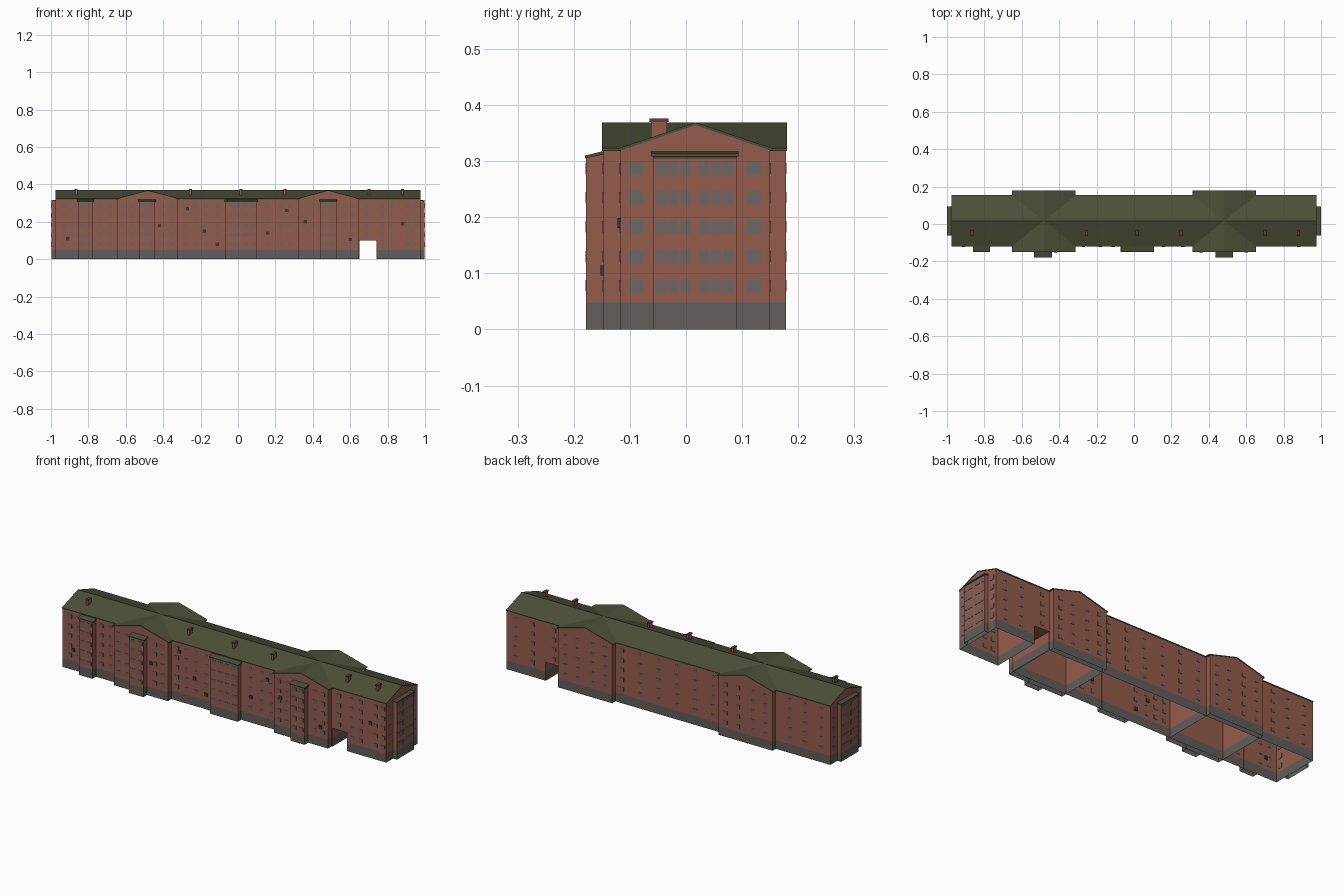
import bpy, bmesh

if "Cube" in bpy.data.objects:
    bpy.data.objects.remove(bpy.data.objects["Cube"])

def material(name, rgb):
    m = bpy.data.materials.new(name)
    m.diffuse_color = (*rgb, 1)
    m.use_nodes = True
    m.node_tree.nodes["Principled BSDF"].inputs["Base Color"].default_value = m.diffuse_color
    return m

BRICK = material("red_brick", (0.30, 0.108, 0.073))
BASE = material("grey_plinth", (0.115, 0.112, 0.108))
ROOF = material("green_roof", (0.072, 0.080, 0.038))
GLASS = material("window_grey", (0.145, 0.135, 0.130))
DARK = material("dark_metal", (0.045, 0.040, 0.038))
CAP = material("chimney_cap", (0.12, 0.05, 0.037))

PLINTH = 0.048
FLOORS = [0.078, 0.130, 0.183, 0.235, 0.287]


def finish(name, bm, mats):
    me = bpy.data.meshes.new(name)
    bm.to_mesh(me)
    bm.free()
    for m in mats:
        me.materials.append(m)
    ob = bpy.data.objects.new(name, me)
    bpy.context.collection.objects.link(ob)
    return ob


def add_prism(bm, profile, axis, a, b):
    """Extrude a (u, z) profile along x or y from a to b."""
    def pt(u, z, t):
        return (t, u, z) if axis == 'x' else (u, t, z)
    r0 = [bm.verts.new(pt(u, z, a)) for u, z in profile]
    r1 = [bm.verts.new(pt(u, z, b)) for u, z in profile]
    bm.faces.new(r0)
    bm.faces.new(r1[::-1])
    n = len(profile)
    for i in range(n):
        j = (i + 1) % n
        bm.faces.new((r0[i], r1[i], r1[j], r0[j]))


def prism(name, profile, axis, a, b, mat):
    bm = bmesh.new()
    add_prism(bm, profile, axis, a, b)
    bmesh.ops.recalc_face_normals(bm, faces=bm.faces)
    return finish(name, bm, [mat])


def walls(name, profile, axis, a, b):
    """Brick shell, open underneath, with a grey plinth at the foot."""
    bm = bmesh.new()
    add_prism(bm, profile, axis, a, b)
    bmesh.ops.recalc_face_normals(bm, faces=bm.faces)
    floor = [f for f in bm.faces if all(v.co.z < 1e-5 for v in f.verts)]
    bmesh.ops.delete(bm, geom=floor, context='FACES')
    bmesh.ops.bisect_plane(bm, geom=bm.verts[:] + bm.edges[:] + bm.faces[:],
                           plane_co=(0, 0, PLINTH), plane_no=(0, 0, 1))
    for f in bm.faces:
        f.material_index = int(f.calc_center_median().z < PLINTH)
    return finish(name, bm, [BRICK, BASE])


def gable(lo, hi, bottom=0.0):
    return [(lo, bottom), (hi, bottom), (hi, 0.320), ((lo + hi) / 2, 0.366), (lo, 0.320)]


def roof_profile(lo, hi):
    mid = (lo + hi) / 2
    return [(lo, 0.318), (lo, 0.323), (mid, 0.369), (hi, 0.323), (hi, 0.318), (mid, 0.364)]


def plates(name, rects, mat, t=0.0015):
    """rects: (facing axis, wall position, centre along wall, z, width, height)"""
    bm = bmesh.new()
    for face, pos, c, z, w, h in rects:
        u0, u1, z0, z1 = c - w / 2, c + w / 2, z - h / 2, z + h / 2
        prof = [(u0, z0), (u1, z0), (u1, z1), (u0, z1)]
        add_prism(bm, prof, 'y' if face == 'y' else 'x', pos - t, pos + t)
    bmesh.ops.recalc_face_normals(bm, faces=bm.faces)
    return finish(name, bm, [mat])


# Main block, split around the drive-through passage
F, B, END = -0.117, 0.150, 0.975
walls("main_walls", gable(F, B), 'x', -END, 0.65)
walls("passage_upper_walls", gable(F, B, 0.10), 'x', 0.65, 0.74)
walls("end_wing_walls", gable(F, B), 'x', 0.74, END)
prism("main_roof", roof_profile(F - 0.003, B + 0.004), 'x', -END - 0.002, END + 0.002, ROOF)

# Two cross-gabled blocks
CF, CB, CX = -0.147, 0.178, 0.4825
for side, c in (("left", -CX), ("right", CX)):
    walls(side + "_cross_block", gable(c - 0.1625, c + 0.1625), 'y', CF, CB)
    prism(side + "_cross_roof", roof_profile(c - 0.171, c + 0.171), 'y', CF - 0.003, CB + 0.002, ROOF)

# Stair bays on the front: centre x, half width, front y, back y
win = []
BAYS = [(-0.815, 0.041, CF, F), (-0.4875, 0.043, -0.178, CF),
        (0.0175, 0.084, CF, F), (0.4825, 0.043, -0.178, CF)]
for i, (c, hw, y0, y1) in enumerate(BAYS):
    walls(f"front_bay_{i}", [(y0, 0), (y1 + .002, 0), (y1 + .002, .314), (y0, .306)],
          'x', c - hw, c + hw)
    prism(f"front_bay_roof_{i}", [(y0 - .002, .305), (y0 - .002, .310), (y1, .318), (y1, .312)],
          'x', c - hw - 0.005, c + hw + 0.005, ROOF)
    n = 4 if hw > 0.06 else 2
    step = 2 * hw / n
    for k in range(n):
        x = c - hw + (k + 0.5) * step
        win += [('y', y0, x, z, step * 0.68, 0.020) for z in FLOORS]

# Bays on both short ends
for side, s in (("left", -1), ("right", 1)):
    a, b = s * (END - 0.002), s * 0.998
    walls(side + "_end_bay", [(a, 0), (b, 0), (b, .306), (a, .314)], 'y', -0.059, 0.091)
    prism(side + "_end_bay_roof", [(a, .312), (a, .317), (s * 1.0, .314), (s * 1.0, .308)],
          'y', -0.062, 0.094, ROOF)
    for z in FLOORS:
        for c in (-0.023, 0.054):
            win += [('x', b, c + d, z, 0.018, 0.025) for d in (-0.022, 0, 0.022)]
        win += [('x', s * END, c, z, 0.026, 0.024) for c in (-0.09, 0.121)]

# Windows of the long walls
wing_cols = [-0.93, -0.875, -0.74, -0.685, -0.285, -0.23, -0.17, -0.11,
             0.155, 0.225, 0.28, 0.69, 0.77, 0.82, 0.91, 0.955]
back_cols = [-0.92, -0.82, -0.73, -0.27, -0.16, -0.05, 0.06, 0.17, 0.28, 0.69, 0.82, 0.92]
for z in FLOORS:
    for cols, y in ((wing_cols, F), (back_cols, B)):
        for x in cols:
            if not (0.63 < x < 0.76 and z < 0.12):
                win.append(('y', y, x, z, 0.022, 0.020))
    for c in (-CX, CX):
        win += [('y', CF, c + d, z, 0.022, 0.020) for d in (-0.133, -0.085, 0.085, 0.133)]
        win += [('y', CB, c + d, z, 0.022, 0.020) for d in (-0.12, -0.045, 0.045, 0.12)]
plates("windows", win, GLASS)

# Small wall-mounted units on the front
units = [(-0.91, .11, F), (-0.42, .18, CF), (-0.27, .27, F), (-0.18, .15, F), (-0.11, .08, F),
         (0.16, .14, F), (0.26, .26, F), (0.36, .20, CF), (0.60, .105, CF), (0.88, .19, F)]
plates("wall_units", [('y', y, x, z, 0.018, 0.018) for x, z, y in units], DARK, 0.005)

# Chimneys with caps
for i, x in enumerate((-0.865, -0.255, 0.015, 0.25, 0.70, 0.88)):
    prism(f"chimney_{i}", [(-.062, .33), (-.034, .33), (-.034, .371), (-.062, .371)],
          'x', x - 0.006, x + 0.006, BRICK)
    prism(f"chimney_cap_{i}", [(-.065, .370), (-.031, .370), (-.031, .376), (-.065, .376)],
          'x', x - 0.008, x + 0.008, CAP)
